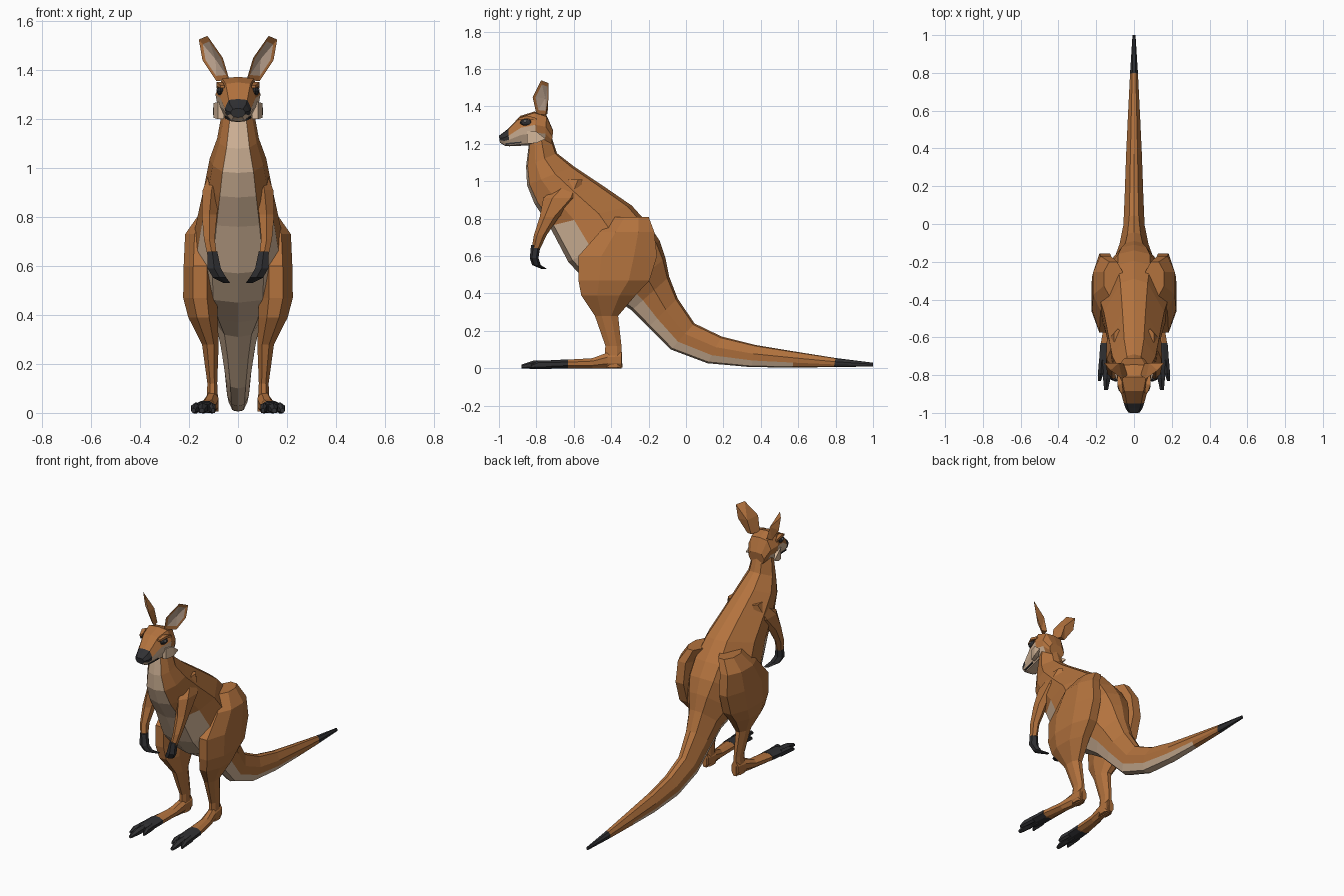
import bpy, bmesh, math
from mathutils import Vector

if "Cube" in bpy.data.objects:
    bpy.data.objects.remove(bpy.data.objects["Cube"])

# Flat colours
COLORS = [("fur brown", (0.45, 0.17, 0.048)), ("pale fur", (0.66, 0.47, 0.32)),
          ("dark charcoal", (0.03, 0.03, 0.033)), ("inner ear", (0.55, 0.40, 0.30)),
          ("eye highlight", (0.85, 0.85, 0.85))]
MATS = []
for n, c in COLORS:
    m = bpy.data.materials.new(n)
    m.diffuse_color = (*c, 1)
    m.use_nodes = True
    m.node_tree.nodes["Principled BSDF"].inputs["Base Color"].default_value = m.diffuse_color
    MATS.append(m)
FUR, PALE, DARK, EAR, WHITE = range(5)


def finish(name, bm, mirror):
    bmesh.ops.recalc_face_normals(bm, faces=bm.faces)
    me = bpy.data.meshes.new(name)
    bm.to_mesh(me)
    bm.free()
    for m in MATS:
        me.materials.append(m)
    ob = bpy.data.objects.new(name, me)
    bpy.context.collection.objects.link(ob)
    if mirror:
        ob.modifiers.new("mirror", 'MIRROR').use_mirror_merge = False
    return ob


def loft(name, rings, rule, mirror=False):
    """Skin rings of points; rule(segment, side) gives the material."""
    bm = bmesh.new()
    vs = [[bm.verts.new(p) for p in r] for r in rings]
    k = len(vs[0])
    for i in range(len(vs) - 1):
        for j in range(k):
            a, b = vs[i], vs[i + 1]
            f = bm.faces.new((a[j], a[(j + 1) % k], b[(j + 1) % k], b[j]))
            f.material_index = rule(i, j)
    bm.faces.new(vs[0]).material_index = rule(0, 0)
    bm.faces.new(vs[-1]).material_index = rule(len(vs) - 2, 0)
    return finish(name, bm, mirror)


def section(ty, tz, by, bz, w, prof):
    """Symmetric ring between a top and a bottom point."""
    top, bot = Vector((0, ty, tz)), Vector((0, by, bz))
    half = [(x * w, top.lerp(bot, t)) for x, t in prof]
    right = [Vector((x, p.y, p.z)) for x, p in half]
    left = [Vector((-x, p.y, p.z)) for x, p in half[-2:0:-1]]
    return right + left


def oval(x, y, z, rx, r2, flat=True, n=8):
    """Ring in the horizontal plane (flat) or facing the front."""
    pts = []
    for i in range(n):
        a = 2 * math.pi * (i + 0.5) / n
        u, v = rx * math.cos(a) / math.cos(math.pi / n), r2 * math.sin(a) / math.cos(math.pi / n)
        pts.append(Vector((x + u, y + v, z) if flat else (x + u, y, z + v)))
    return pts


# Body and tail in one loft
BODY = [(-.74, 1.30, -.84, 1.20, .06), (-.69, 1.15, -.855, 1.08, .085),
        (-.60, 1.08, -.85, .98, .115), (-.45, .98, -.81, .88, .135),
        (-.29, .87, -.73, .76, .16), (-.195, .765, -.63, .57, .19),
        (-.14, .68, -.52, .45, .185), (-.11, .59, -.38, .37, .145),
        (-.09, .49, -.29, .31, .10), (-.045, .374, -.20, .22, .077),
        (.045, .24, -.08, .10, .056), (.19, .17, .115, .027, .049),
        (.37, .125, .35, .006, .042), (.58, .09, .57, .005, .032),
        (.80, .055, .79, .006, .021), (1.0, .03, 1.0, .01, .008)]
BODY_PROF = [(0, 0), (.45, .05), (1, .40), (.9, .70), (.55, .95), (0, 1)]


def body_rule(i, j):
    h = min(j, 9 - j)
    if i >= 14:
        return DARK
    if i < 4:
        return PALE if h >= 4 else FUR
    return PALE if h >= 3 and i <= 12 else FUR


loft("body_and_tail", [section(*r, BODY_PROF) for r in BODY], body_rule)

# Head with dark nose and pale muzzle
HEAD = [(-1.0, 1.243, -.995, 1.207, .03), (-.975, 1.262, -.97, 1.19, .046),
        (-.95, 1.282, -.945, 1.187, .054), (-.885, 1.35, -.88, 1.19, .072),
        (-.81, 1.373, -.80, 1.195, .092), (-.745, 1.352, -.755, 1.20, .08),
        (-.71, 1.27, -.72, 1.19, .055)]
HEAD_PROF = [(0, 0), (.7, .04), (1, .40), (.92, .64), (.6, .95), (0, 1)]


def head_rule(i, j):
    h = min(j, 9 - j)
    if i < 2 and h <= 2:
        return DARK
    return PALE if h >= 3 and i < 5 or (h == 2 and i in (2, 3)) else FUR


loft("head", [section(*r, HEAD_PROF) for r in HEAD], head_rule)

# Mouth line and cheek tufts
loft("mouth_line", [oval(.034, -.965, 1.2, .006, .004, False, 4),
                    oval(.047, -.88, 1.208, .006, .004, False, 4)], lambda i, j: DARK, True)
loft("cheek_tuft", [oval(.07, -.85, 1.235, .012, .035, False, 4),
                    oval(.085, -.80, 1.235, .015, .03, False, 4),
                    oval(.10, -.755, 1.228, .002, .003, False, 4)], lambda i, j: PALE, True)


# Eyes
def ball(name, c, s, mat):
    bm = bmesh.new()
    bmesh.ops.create_uvsphere(bm, u_segments=8, v_segments=6, radius=1)
    for v in bm.verts:
        v.co = Vector([c[k] + v.co[k] * s[k] for k in range(3)])
    for f in bm.faces:
        f.material_index = mat
    finish(name, bm, True)


ball("eye", (.072, -.855, 1.315), (.015, .034, .018), DARK)
ball("eye_highlight", (.085, -.86, 1.321), (.004, .007, .005), WHITE)
# Brow ridge over the eye
loft("brow", [oval(.064, -.895, 1.332, .008, .006, False, 4),
              oval(.075, -.85, 1.343, .013, .008, False, 4),
              oval(.078, -.80, 1.33, .008, .008, False, 4)], lambda i, j: FUR, True)

# Ears: rim, inset pale cup and a ridged back
RIM = [Vector(p) for p in [(.035, -.80, 1.36), (.062, -.82, 1.45), (.125, -.775, 1.54),
                           (.16, -.735, 1.525), (.145, -.735, 1.44), (.088, -.75, 1.355)]]
mid = sum(RIM, Vector()) / 6
out = Vector((.55, -.83, .05))
bm = bmesh.new()
rim = [bm.verts.new(p) for p in RIM]
inner = [bm.verts.new(mid.lerp(p, .76) - out * .004) for p in RIM]
cup = bm.verts.new(mid - out * .02)
low = bm.verts.new(Vector((.055, -.74, 1.36)))
back = bm.verts.new(mid - out * .04)
for i in range(6):
    j = (i + 1) % 6
    bm.faces.new((rim[i], rim[j], inner[j], inner[i]))
    bm.faces.new((inner[i], inner[j], cup)).material_index = EAR
    if i < 5:
        bm.faces.new((rim[j], rim[i], back))
bm.faces.new((rim[0], low, back))
bm.faces.new((low, rim[5], back))
bm.faces.new((rim[0], rim[5], low))
finish("ear", bm, True)

# Arms and dark paws
ARM = [(.085, -.60, 1.01, .02, .04), (.108, -.665, .91, .036, .085), (.117, -.73, .81, .031, .045),
       (.117, -.78, .71, .022, .029), (.105, -.802, .64, .019, .02)]
loft("arm", [oval(*r, n=6) for r in ARM], lambda i, j: FUR, True)
PAW = [(.105, -.803, .66, .02, .022), (.097, -.812, .59, .027, .02),
       (.075, -.80, .552, .027, .02), (.045, -.755, .53, .014, .012)]
loft("paw", [oval(*r, n=6) for r in PAW], lambda i, j: DARK, True)

# Hind legs
LEG = [(.11, -.29, .81, .05, .09), (.15, -.315, .73, .066, .145), (.155, -.365, .60, .067, .21),
       (.155, -.385, .47, .069, .19), (.143, -.415, .39, .06, .145), (.113, -.425, .28, .034, .062),
       (.105, -.388, .12, .02, .043), (.105, -.39, .005, .026, .05)]
loft("hind_leg", [oval(*r) for r in LEG], lambda i, j: FUR, True)

# Feet and toes
FOOT = [(.105, -.345, .045, .024, .045), (.107, -.42, .042, .028, .042),
        (.12, -.50, .027, .033, .027), (.135, -.64, .023, .042, .023)]
loft("foot", [oval(*r, False) for r in FOOT], lambda i, j: FUR, True)
PAD = [(.135, -.63, .024, .043, .024), (.14, -.74, .021, .046, .021), (.142, -.77, .018, .04, .018)]
loft("forefoot", [oval(*r, False) for r in PAD], lambda i, j: DARK, True)
for name, x0, x1, y1, r in [("inner_toe", .108, .102, -.81, .014),
                            ("middle_toe", .14, .148, -.88, .02),
                            ("outer_toe", .17, .182, -.83, .015)]:
    loft(name, [oval(x0, -.72, .02, r, .02, False, 6),
                oval((x0 + x1) / 2, (y1 - .75) / 2, .019, r, .019, False, 6),
                oval(x1, y1, .009, r * .5, .009, False, 6)], lambda i, j: DARK, True)
